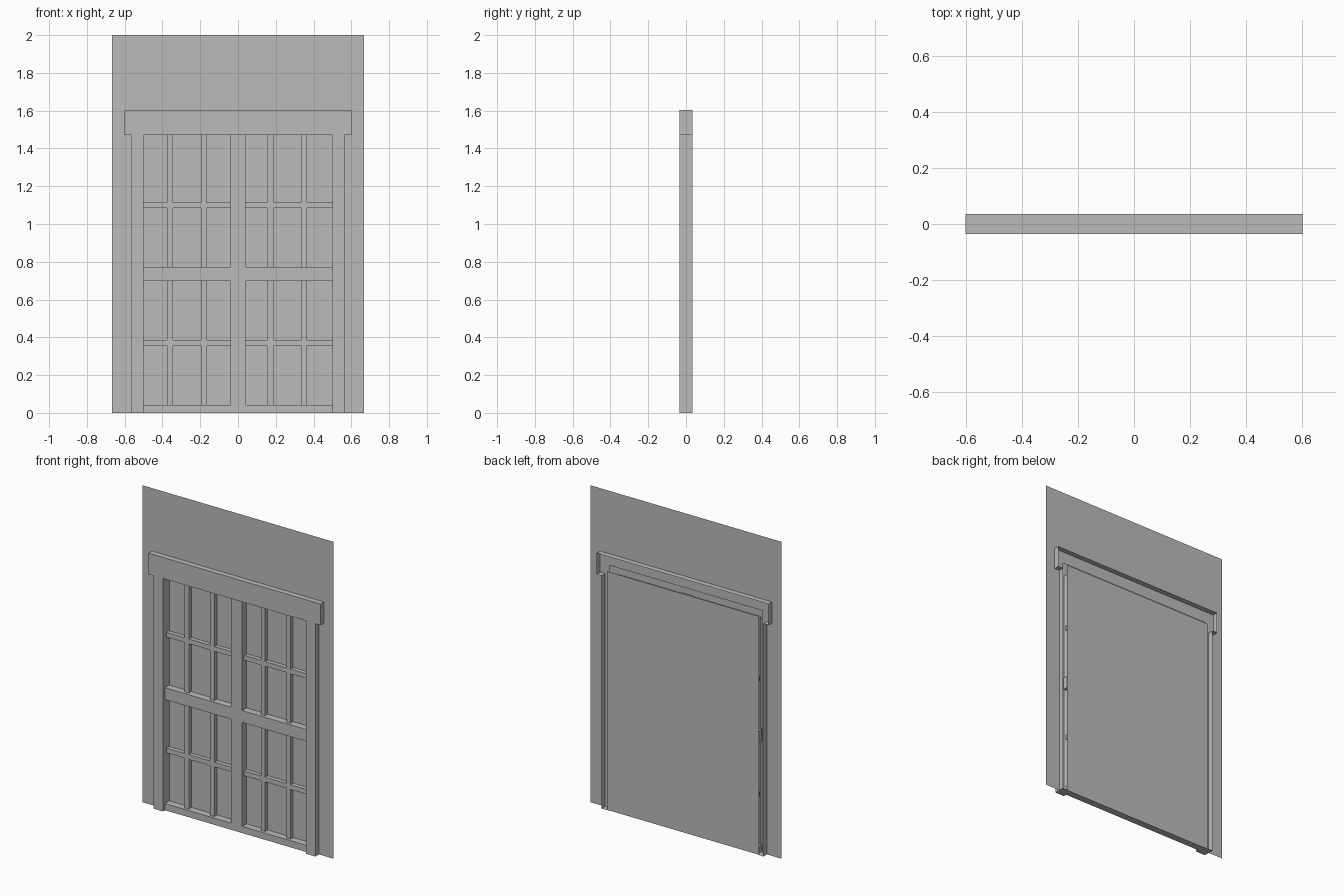
import bpy
import bmesh

default = bpy.data.objects.get("Cube")
if default:
    bpy.data.objects.remove(default, do_unlink=True)

# One plain grey for everything
grey = bpy.data.materials.new("plain_grey")
grey.use_nodes = True
colour = (0.5, 0.5, 0.5, 1)
grey.diffuse_color = colour
grey.node_tree.nodes["Principled BSDF"].inputs["Base Color"].default_value = colour

FRONT, BACK = -0.035, 0.035   # depth of the casing
PANE_Y = 0.03                 # plane of the glass
RAIL_Y, BAR_Y = -0.015, 0.003 # fronts of the heavy rails and the thin bars


def finish(name, bm):
    mesh = bpy.data.meshes.new(name)
    bm.to_mesh(mesh)
    bm.free()
    mesh.materials.append(grey)
    obj = bpy.data.objects.new(name, mesh)
    bpy.context.collection.objects.link(obj)
    return obj


def sheet(name, points, y):
    """Flat face through (x, z) points, facing the front."""
    bm = bmesh.new()
    bm.faces.new([bm.verts.new((x, y, z)) for x, z in points])
    return finish(name, bm)


def mirrored(half):
    """Complete a right-hand profile with its left-hand reflection."""
    return half + [(-x, z) for x, z in reversed(half)]


def bar(name, x0, x1, z0, z1, front):
    """Box running from its front plane back to the glass."""
    bm = bmesh.new()
    bmesh.ops.create_cube(bm, size=1)
    for v in bm.verts:
        v.co.x = x0 if v.co.x < 0 else x1
        v.co.y = front if v.co.y < 0 else PANE_Y - 0.001
        v.co.z = z0 if v.co.z < 0 else z1
    return finish(name, bm)


# Thin wall with a doorway cut up from the floor
sheet("wall", mirrored([(0.535, 1.53), (0.535, 0), (0.667, 0), (0.667, 2)]), 0)

# Glass behind the grid
sheet("glass_panel", mirrored([(0.53, 0), (0.53, 1.505)]), PANE_Y)

# Hollow casing: two posts and a wider lintel, open at the back
outline = mirrored([(0.5, 1.47), (0.5, 0), (0.565, 0), (0.565, 1.47),
                    (0.6, 1.47), (0.6, 1.603)])
bm = bmesh.new()
front = [bm.verts.new((x, FRONT, z)) for x, z in outline]
rear = []
for i, (x, z) in enumerate(outline):
    inner = abs(x) < 0.51
    rear.append(bm.verts.new((x, PANE_Y if inner else BACK, z)))
bm.faces.new(front)
for i in range(len(front)):
    j = (i + 1) % len(front)
    bm.faces.new((front[i], rear[i], rear[j], front[j]))
bmesh.ops.recalc_face_normals(bm, faces=bm.faces)
finish("door_casing", bm)

# Heavy centre post and rails
bar("centre_post", -0.04, 0.04, 0, 1.485, RAIL_Y)
for name, z0, z1 in (("bottom_rail", 0, 0.042), ("middle_rail", 0.698, 0.773)):
    bar(name, -0.52, 0.52, z0, z1, RAIL_Y)

# Thin glazing bars
for i, x in enumerate((-0.36, -0.182, 0.172, 0.35)):
    bar(f"upright_bar_{i + 1}", x - 0.015, x + 0.015, 0.02, 1.485, BAR_Y)
for i, z in enumerate((0.37, 1.1)):
    bar(f"cross_bar_{i + 1}", -0.52, 0.52, z - 0.015, z + 0.015, BAR_Y)
